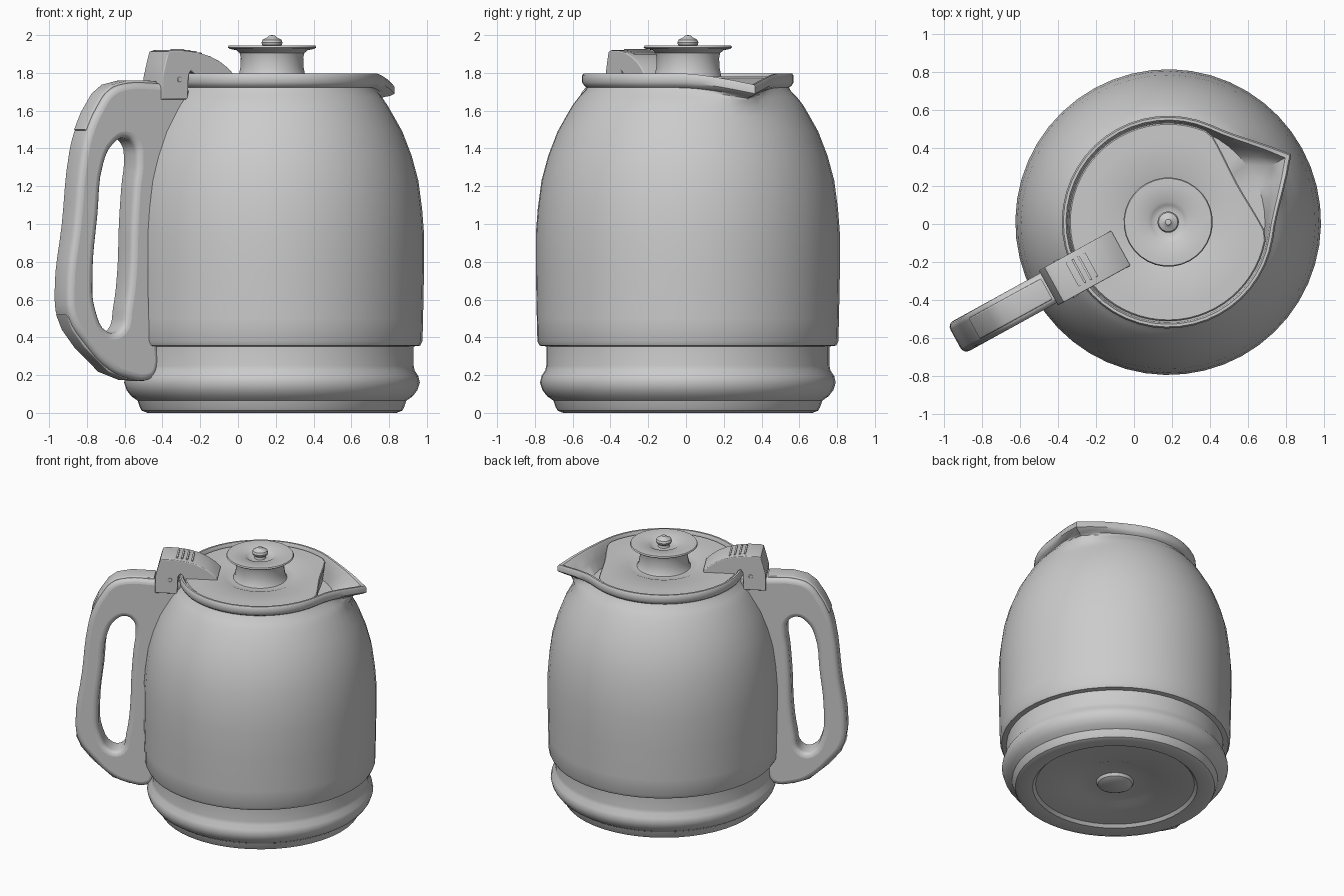
import bpy, bmesh, math
from mathutils import Matrix

# Local frame: pot axis at origin, spout on +X, handle on -X; then turned and shifted
PLACE = Matrix.Translation((0.18, 0.01, 0)) @ Matrix.Rotation(math.radians(28.8), 4, 'Z')
SPOUT = math.radians(36)


def finish(name, mesh, angle=35):
    mesh.transform(PLACE)
    ob = bpy.data.objects.new(name, mesh)
    bpy.context.collection.objects.link(ob)
    bpy.ops.object.select_all(action='DESELECT')
    ob.select_set(True)
    bpy.context.view_layer.objects.active = ob
    bpy.ops.object.shade_smooth_by_angle(angle=math.radians(angle))
    return ob


def pinch(a):
    return max(0, 1 - abs(a) / SPOUT) ** 2


def bite(a):
    return max(0, 1 - (a / SPOUT) ** 2)


def loft(name, levels, n=48, shape=pinch):
    """Lathe of (radius, z, spout_push, spout_dip) levels."""
    bm = bmesh.new()
    rings = []
    for lv in levels:
        r, z, push, dip = (tuple(lv) + (0, 0))[:4]
        ring = []
        for i in range(n):
            a = math.remainder(2 * math.pi * i / n, 2 * math.pi)
            rr, zz = r + push * shape(a), z - dip * shape(a)
            ring.append(bm.verts.new((rr * math.cos(a), rr * math.sin(a), zz)))
        rings.append(ring)
    for lo, hi in zip(rings, rings[1:]):
        for i in range(n):
            j = (i + 1) % n
            bm.faces.new((lo[i], lo[j], hi[j], hi[i]))
    bmesh.ops.remove_doubles(bm, verts=bm.verts, dist=1e-5)
    bmesh.ops.recalc_face_normals(bm, faces=bm.faces)
    me = bpy.data.meshes.new(name)
    bm.to_mesh(me)
    bm.free()
    return finish(name, me)


def plate(name, loops, half_width, bevel, smooth=True):
    """Side outline(s) in (distance from axis, z), extruded across with round edges."""
    cu = bpy.data.curves.new(name + "_outline", 'CURVE')
    cu.dimensions, cu.fill_mode = '2D', 'BOTH'
    cu.extrude, cu.bevel_depth, cu.offset = half_width - bevel, bevel, -bevel
    cu.bevel_resolution, cu.resolution_u = 3, 4
    for pts in loops:
        sp = cu.splines.new('BEZIER')
        sp.bezier_points.add(len(pts) - 1)
        for bp, (r, z) in zip(sp.bezier_points, pts):
            bp.co = (-r, z, 0)
            bp.handle_left_type = bp.handle_right_type = 'AUTO' if smooth else 'VECTOR'
        sp.use_cyclic_u = True
    tmp = bpy.data.objects.new(name + "_tmp", cu)
    bpy.context.collection.objects.link(tmp)
    dg = bpy.context.evaluated_depsgraph_get()
    me = bpy.data.meshes.new_from_object(tmp.evaluated_get(dg))
    bpy.data.objects.remove(tmp)
    me.transform(Matrix.Rotation(math.pi / 2, 4, 'X'))
    return finish(name, me)


# Vessel: recessed foot, base ring, rounded body, rim with pouring lip, inner wall
loft("vessel", [
    (0, .015), (.09, .015), (.12, .03), (.13, .05), (.27, .05), (.31, .035), (.55, .03),
    (.57, .01), (.66, 0), (.69, .012), (.70, .03), (.712, .065), (.745, .088), (.77, .12),
    (.783, .16), (.775, .195), (.755, .225), (.75, .25), (.75, .352), (.785, .356),
    (.797, .38), (.80, .5), (.805, .75), (.805, .95), (.795, 1.08), (.775, 1.23),
    (.74, 1.36), (.69, 1.49), (.645, 1.57), (.61, 1.63, .02, .01), (.575, 1.675, .07, .02),
    (.545, 1.705, .11, .04), (.535, 1.722, .14, .05), (.55, 1.733, .165, .055),
    (.56, 1.75, .18, .06), (.56, 1.785, .18, .06), (.552, 1.798, .178, .06),
    (.538, 1.798, .165, .06), (.53, 1.78, .155, .06), (.52, 1.70, .1, .04),
    (.51, 1.62), (0, 1.61)])

# Lid with a bite out of the edge at the spout
loft("lid", [(0, 1.77), (.2, 1.77), (.24, 1.772), (.26, 1.78), (.44, 1.78, -.05, 0),
             (.515, 1.78, -.105, 0), (.522, 1.772, -.105, 0), (.505, 1.65, -.105, 0), (0, 1.65)],
     n=64, shape=bite)

# Lid stem, flared disc and ball knob
loft("lid_knob", [
    (0, 1.76), (.19, 1.765), (.177, 1.785), (.168, 1.83), (.166, 1.88), (.172, 1.905),
    (.19, 1.92), (.225, 1.927), (.235, 1.935), (.23, 1.944), (.2, 1.944), (.11, 1.938),
    (.09, 1.925), (.07, 1.915), (.04, 1.918), (.036, 1.935), (.052, 1.947), (.056, 1.96),
    (.05, 1.975), (.032, 1.985), (.022, 1.99), (.015, 1.998), (0, 2.0)], n=32)

# Handle: outer outline and finger hole
plate("handle", [
    [(.54, 1.68), (.56, 1.74), (.72, 1.745), (.92, 1.745), (1.02, 1.71), (1.10, 1.61),
     (1.155, 1.5), (1.19, 1.38), (1.235, 1.0), (1.278, .65), (1.26, .5), (1.16, .36),
     (1.02, .23), (.91, .185), (.77, .18), (.73, .23), (.73, .36), (.76, .5), (.76, .9),
     (.74, 1.2), (.66, 1.45), (.58, 1.6)],
    [(.93, 1.455), (1.0, 1.42), (1.055, 1.32), (1.09, 1.05), (1.12, .72), (1.105, .55),
     (1.03, .43), (.96, .44), (.925, .56), (.90, .75), (.89, 1.0), (.875, 1.2),
     (.86, 1.34), (.875, 1.42)]], .09, .035)

# Inlaid strips on the handle's top and bottom corners
plate("handle_top_inlay", [
    [(.73, 1.72), (.73, 1.758), (.9, 1.76), (1.0, 1.737), (1.06, 1.69), (1.125, 1.59),
     (1.165, 1.50), (1.145, 1.485), (1.08, 1.58), (1.0, 1.68), (.92, 1.72)]],
    .062, .008, False)
plate("handle_bottom_inlay", [
    [(1.275, .52), (1.24, .44), (1.165, .347), (1.02, .217), (.90, .175), (.90, .21),
     (1.0, .25), (1.13, .37), (1.22, .48)]], .06, .008, False)

# Hinged thumb lever over the rim, reaching down to the handle
plate("thumb_lever", [
    [(.285, 1.79), (.32, 1.825), (.37, 1.86), (.43, 1.888), (.5, 1.908), (.58, 1.918),
     (.66, 1.92), (.685, 1.912), (.70, 1.86), (.72, 1.78), (.72, 1.66), (.565, 1.66),
     (.56, 1.79), (.545, 1.812), (.527, 1.80), (.517, 1.77), (.29, 1.77)]],
    .105, .006, False)

# Grip ridges across the lever
for i in range(4):
    r, z = .46 + i * .035, 1.899 + (.0, .009, .014, .018)[i]
    plate(f"lever_ridge_{i + 1}", [[(r, z - .01), (r, z + .007), (r + .012, z + .009),
                                    (r + .012, z - .01)]], .07, .002, False)

# Hinge pin through the lever cheeks
pin = [(.616 + .014 * math.cos(k * math.pi / 6), 1.765 + .014 * math.sin(k * math.pi / 6))
       for k in range(12)]
plate("hinge_pin", [pin], .11, .002, False)
